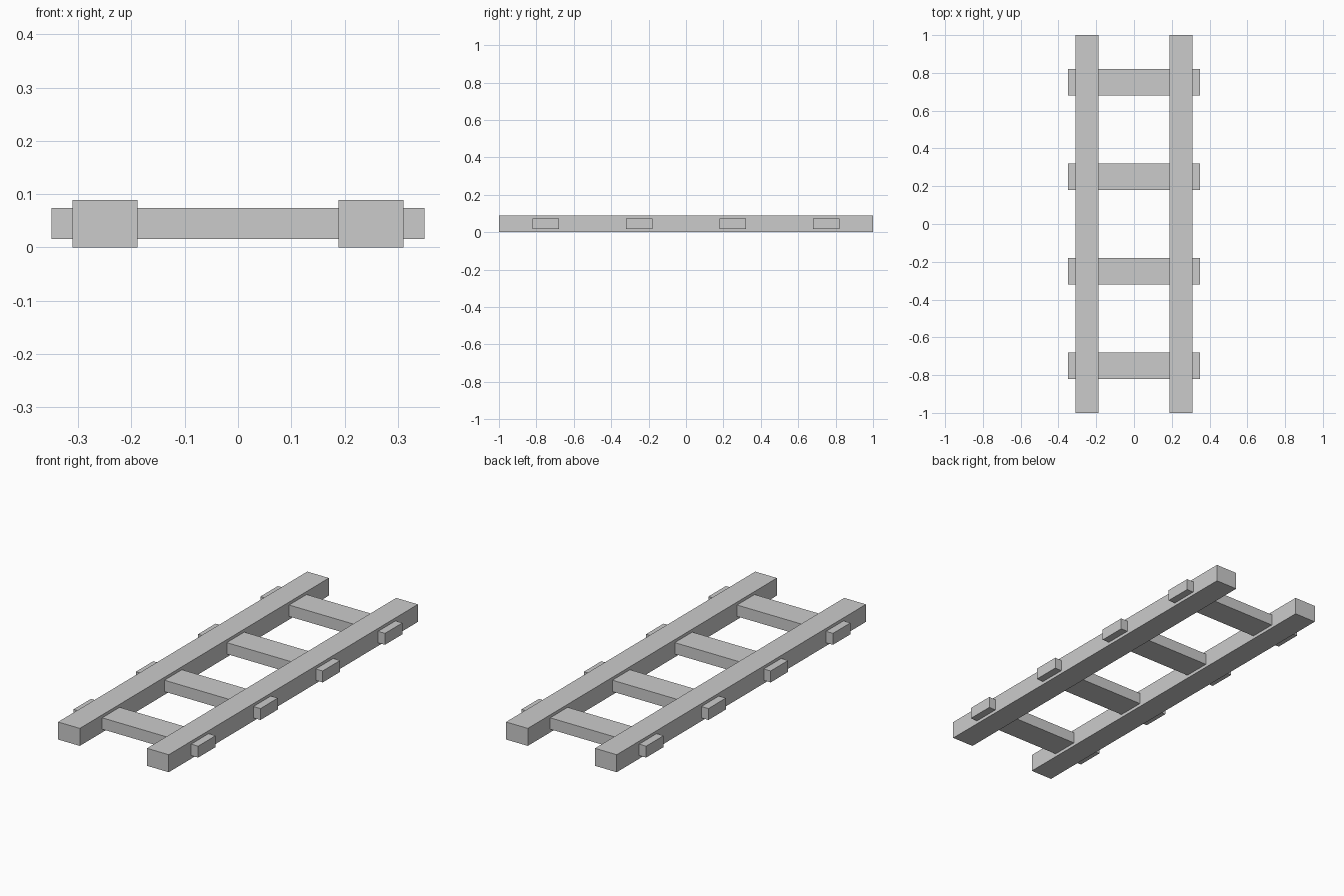
import bpy

if "Cube" in bpy.data.objects:
    bpy.data.objects.remove(bpy.data.objects["Cube"])

RAIL_H = 0.089


def box(name, center, size):
    bpy.ops.mesh.primitive_cube_add(size=1, location=center)
    ob = bpy.context.object
    ob.name = name
    ob.scale = size
    bpy.ops.object.transform_apply(location=False, rotation=False, scale=True)
    return ob


# Two long side rails
for side, x in (("left", -0.25), ("right", 0.25)):
    box(f"{side}_rail", (x, 0, RAIL_H / 2), (0.122, 2.0, RAIL_H))

# Four evenly spaced cross bars passing through the rails
for i in range(4):
    box(f"cross_bar_{i + 1}", (0, -0.75 + 0.5 * i, 0.045), (0.70, 0.14, 0.058))
